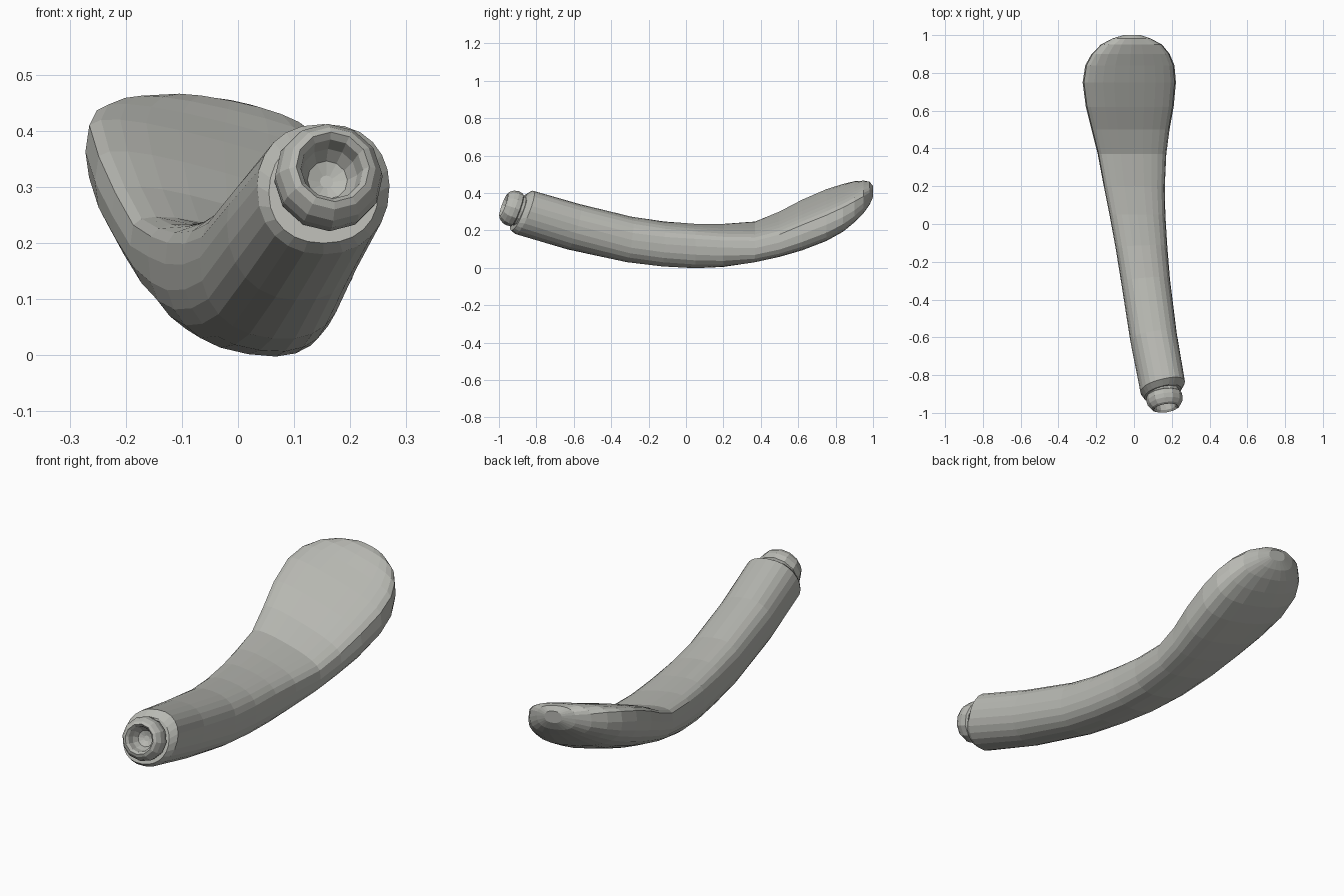
import bpy, bmesh, math
from mathutils import Vector

SIDES = 24
grey = bpy.data.materials.new("warm_grey")
grey.diffuse_color = (0.48, 0.485, 0.45, 1)


def loft(name, rings):
    """Skin closed rings of equal size and cap both ends."""
    bm = bmesh.new()
    loops = [[bm.verts.new(p) for p in ring] for ring in rings]
    for a, b in zip(loops, loops[1:]):
        for i in range(len(a)):
            j = (i + 1) % len(a)
            bm.faces.new((a[i], a[j], b[j], b[i]))
    bm.faces.new(loops[0][::-1])
    bm.faces.new(loops[-1])
    bmesh.ops.recalc_face_normals(bm, faces=bm.faces)
    mesh = bpy.data.meshes.new(name)
    bm.to_mesh(mesh)
    bm.free()
    mesh.materials.append(grey)
    ob = bpy.data.objects.new(name, mesh)
    bpy.context.collection.objects.link(ob)
    return ob


def power(v, n):
    return math.copysign(abs(v) ** (2 / n), v)


def section(y, xl, xr, top, bottom, rim, n, tilt):
    """Cross-section: flat tilted top, rounded belly; rim = height of upper part."""
    cx, w = (xl + xr) / 2, (xr - xl) / 2
    split, zc = top - rim, (top + bottom) / 2
    lean, turn = (max(0, -y) * 0.45, max(0, -y) * 0.27)
    belly = 2.2 + 0.35 * min(1, max(0, (y + 0.6) / 0.8))
    pts = []
    for i in range(SIDES):
        a = 2 * math.pi * i / SIDES
        c, s = math.cos(a), math.sin(a)
        if s >= 0:
            u, z = power(c, 2.4), split + rim * power(s, n)
        else:
            u, z = power(c, belly), split + (split - bottom) * power(s, belly)
        pts.append((cx + w * u, y + lean * (z - zc) + turn * w * u, z + tilt * w * u))
    return pts


# Curved handle flowing into a tilted, flat-faced head
# y, left x, right x, top z, bottom z, rim height, top squareness, sideways tilt
stations = [
    (-0.895, 0.055, 0.250, 0.390, 0.200, 0.10, 2.0, 0),
    (-0.865, 0.034, 0.270, 0.412, 0.180, 0.11, 2.0, 0),
    (-0.60, -0.020, 0.226, 0.340, 0.098, 0.11, 2.2, -0.05),
    (-0.30, -0.068, 0.190, 0.271, 0.030, 0.11, 2.5, -0.10),
    (-0.12, -0.098, 0.176, 0.244, 0.009, 0.10, 2.8, -0.13),
    (0.05, -0.130, 0.166, 0.229, 0.002, 0.09, 3.2, -0.16),
    (0.20, -0.160, 0.163, 0.222, 0.013, 0.08, 3.5, -0.21),
    (0.37, -0.192, 0.171, 0.225, 0.045, 0.075, 4.0, -0.25),
    (0.50, -0.225, 0.188, 0.268, 0.080, 0.075, 4.5, -0.28),
    (0.62, -0.255, 0.210, 0.325, 0.117, 0.08, 5.0, -0.28),
    (0.75, -0.272, 0.222, 0.381, 0.168, 0.085, 5.0, -0.27),
    (0.84, -0.258, 0.214, 0.415, 0.215, 0.085, 5.0, -0.25),
    (0.90, -0.225, 0.189, 0.439, 0.260, 0.085, 4.5, -0.23),
    (0.95, -0.175, 0.148, 0.454, 0.304, 0.075, 3.5, -0.20),
    (0.982, -0.115, 0.088, 0.455, 0.342, 0.055, 2.6, -0.18),
    (1.00, -0.055, 0.035, 0.435, 0.380, 0.026, 2.0, -0.18),
]
loft("handle_and_head", [section(*s) for s in stations])

# Hollow hose connector at the handle end
base = Vector((0.153, -0.870, 0.297))
axis = Vector((0.14, -0.92, 0.34)).normalized()
side = axis.cross(Vector((0, 0, 1))).normalized()
up = side.cross(axis)
profile = [(0.084, -0.03), (0.084, 0.030), (0.094, 0.036), (0.097, 0.062),
           (0.092, 0.085), (0.078, 0.106), (0.066, 0.113), (0.056, 0.102),
           (0.050, 0.070), (0.036, 0.045), (0.012, 0.035)]
n = 12
loft("hose_connector", [
    [base + axis * t + r * (side * math.cos(2 * math.pi * i / n) + up * math.sin(2 * math.pi * i / n))
     for i in range(n)] for r, t in profile])
